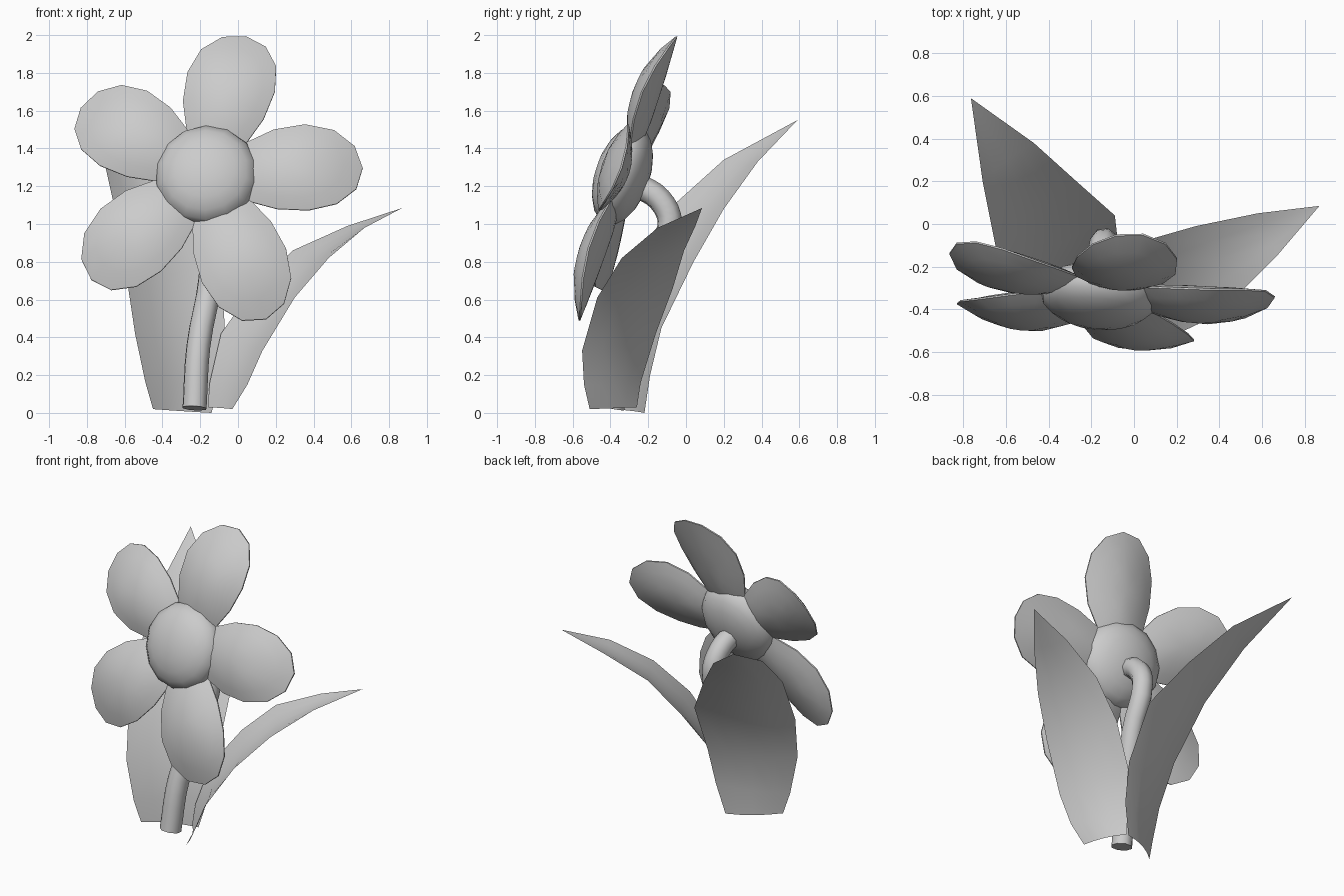
import bpy, bmesh, math
from mathutils import Vector, Matrix

if "Cube" in bpy.data.objects:
    bpy.data.objects.remove(bpy.data.objects["Cube"])

def finish(name, bm, angle=40):
    bmesh.ops.recalc_face_normals(bm, faces=bm.faces)
    me = bpy.data.meshes.new(name)
    bm.to_mesh(me)
    bm.free()
    ob = bpy.data.objects.new(name, me)
    bpy.context.collection.objects.link(ob)
    bpy.ops.object.select_all(action='DESELECT')
    ob.select_set(True)
    bpy.context.view_layer.objects.active = ob
    bpy.ops.object.shade_smooth_by_angle(angle=math.radians(angle))
    return ob

# Flower head frame: local z is the facing direction (forward, slightly up and left)
normal = Vector((-0.097, -1, 0.335)).normalized()
right = Vector((1, 0, 0))
right = (right - normal * right.dot(normal)).normalized()
up = normal.cross(right)
head = Matrix((right, up, normal)).transposed().to_4x4()
head.translation = Vector((-0.17, -0.325, 1.26))

# Domed flower centre
bm = bmesh.new()
bmesh.ops.create_uvsphere(bm, u_segments=14, v_segments=10, radius=1)
bm.transform(head @ Matrix.Translation((0.005, -0.005, 0.01))
             @ Matrix.Diagonal((0.275, 0.275, 0.143, 1)))
finish("flower_centre", bm, 60)

# Petal: a lens with an egg-shaped outline, bowed along its length
def petal(name, angle, length):
    bm = bmesh.new()
    n, base = 14, 0.08
    half = (length - base) / 2

    def point(rho, a, side):
        c, s = math.cos(a) * rho, math.sin(a) * rho
        x = base + half + half * c
        y = 0.237 * s * (1 + 0.18 * c)
        bow = 0.022 - 0.07 * c * c * (1 if c > 0 else 0.6)
        z = bow + side * (0.004 + (0.064 if side > 0 else 0.072) * (1 - rho * rho))
        return bm.verts.new((x, y, z))

    loops = []
    for rho, side in ((0.4, 1), (0.75, 1), (1, 1), (1, -1), (0.75, -1), (0.4, -1)):
        loops.append([point(rho, 2 * math.pi * i / n, side) for i in range(n)])
    for a, b in zip(loops, loops[1:]):
        for i in range(n):
            j = (i + 1) % n
            bm.faces.new((a[i], a[j], b[j], b[i]))
    for loop, side in ((loops[0], 1), (loops[-1], -1)):
        tip = point(0, 0, side)
        for i in range(n):
            bm.faces.new((loop[i], loop[(i + 1) % n], tip))
    bm.transform(head @ Matrix.Rotation(math.radians(angle), 4, 'Z'))
    finish(name, bm)

for i, (ang, ln) in enumerate(((2, 0.83), (75, 0.81), (148.5, 0.785), (222, 0.825), (291.5, 0.86))):
    petal(f"petal_{i + 1}", ang, ln)

# Stem: round tube hooking forward into the flower head
cu = bpy.data.curves.new("stem", 'CURVE')
cu.dimensions = '3D'
cu.bevel_depth = 0.067
cu.bevel_resolution = 2
cu.resolution_u = 4
cu.use_fill_caps = True
path = [(-0.23, -0.39, 0.025), (-0.21, -0.33, 0.35), (-0.145, -0.19, 0.72),
        (-0.14, -0.085, 1.0), (-0.15, -0.14, 1.13), (-0.17, -0.27, 1.21)]
sp = cu.splines.new('BEZIER')
sp.bezier_points.add(len(path) - 1)
for p, co in zip(sp.bezier_points, path):
    p.co = co
    p.handle_left_type = p.handle_right_type = 'AUTO'
stem_curve = bpy.data.objects.new("stem_path", cu)
me = bpy.data.meshes.new_from_object(stem_curve)
bm = bmesh.new()
bm.from_mesh(me)
bpy.data.objects.remove(stem_curve)
bmesh.ops.remove_doubles(bm, verts=bm.verts, dist=0.0005)
finish("stem", bm, 50)

# Leaf: a thin curved sheet between two edge lines meeting at a tip
def leaf(name, left, right, tip, bulge=0.07, cols=4):
    bm = bmesh.new()
    tip = Vector(tip)
    left, right = [Vector(p) for p in left], [Vector(p) for p in right]
    mids = [(l + r) / 2 for l, r in zip(left, right)] + [tip]
    rows = []
    for k, (l, r) in enumerate(zip(left, right)):
        along = mids[k + 1] - mids[max(k - 1, 0)]
        out = -(r - l).cross(along).normalized() * (r - l).length * bulge
        if k == 0:
            out.z = 0
        rows.append([bm.verts.new(l.lerp(r, t) + out * 4 * t * (1 - t))
                     for t in (i / cols for i in range(cols + 1))])
    for a, b in zip(rows, rows[1:]):
        for i in range(cols):
            bm.faces.new((a[i], a[i + 1], b[i + 1], b[i]))
    end = bm.verts.new(tip)
    for i in range(cols):
        bm.faces.new((rows[-1][i], rows[-1][i + 1], end))
    finish(name, bm, 60)

leaf("left_leaf",
     [(-.45, -.39, .02), (-.49, -.41, .16), (-.545, -.41, .42),
      (-.59, -.32, .72), (-.65, -.1, 1.07), (-.71, .2, 1.34)],
     [(-.14, -.22, 0), (-.09, -.19, .2), (-.07, -.13, .45),
      (-.09, .04, .8), (-.27, .2, 1.08), (-.47, .38, 1.33)],
     (-.765, .59, 1.55))
leaf("right_leaf",
     [(-.16, -.26, .03), (-.15, -.24, .16), (-.09, -.16, .42),
      (.08, -.07, .66), (.29, -.01, .86), (.58, .05, .99)],
     [(-.03, -.51, .02), (.05, -.54, .15), (.13, -.55, .33),
      (.30, -.47, .61), (.48, -.34, .82), (.67, -.15, .98)],
     (.87, .085, 1.085))
